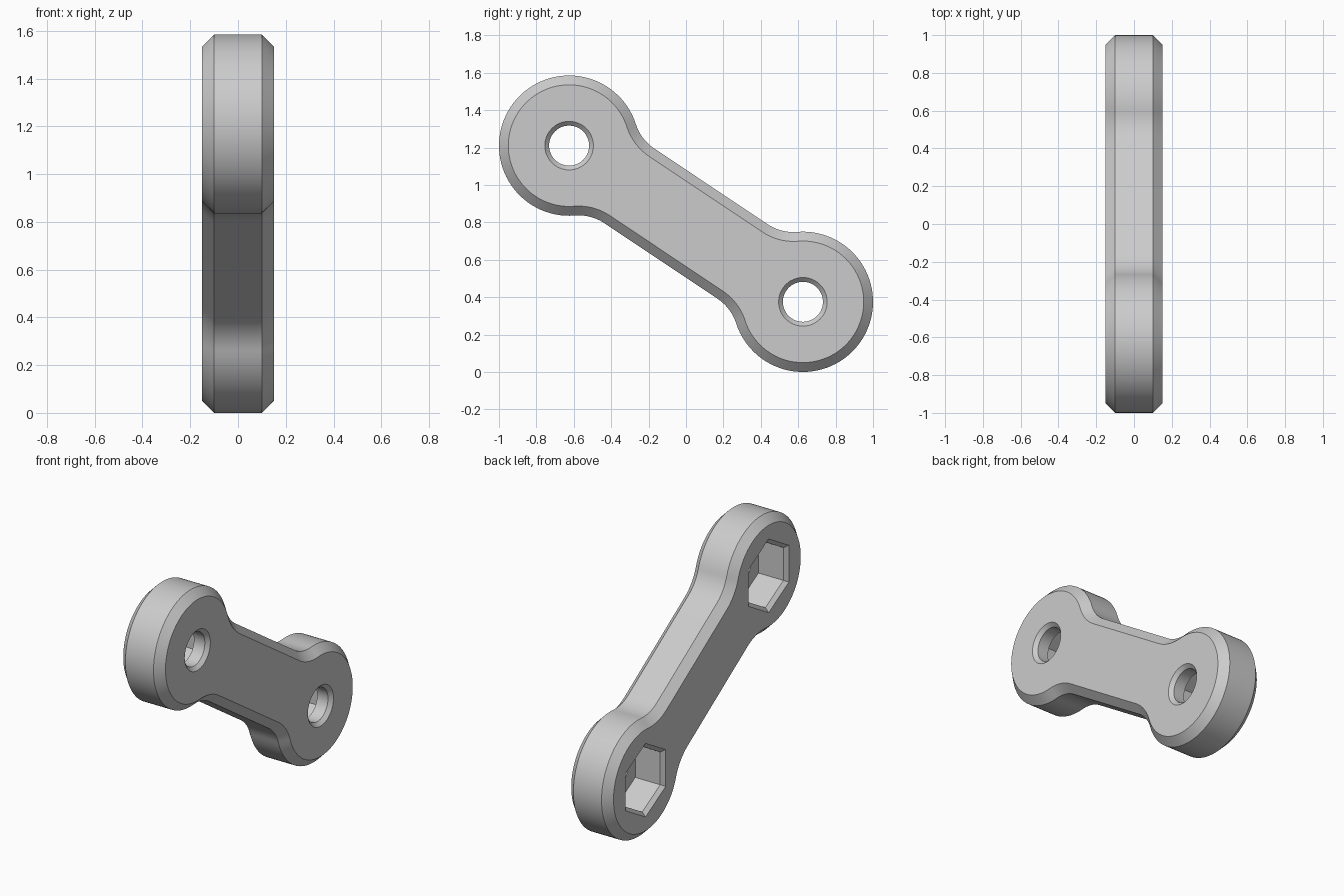
import bpy, bmesh
from math import sin, cos, pi, sqrt, atan2, radians, hypot

if "Cube" in bpy.data.objects:
    bpy.data.objects.remove(bpy.data.objects["Cube"])

# Main dimensions
END_Y, END_Z = 0.625, 0.4175       # hole centres from the middle of the link
MID_Z = 0.7925
R_END, HALF_BAR, R_FILLET = 0.375, 0.24, 0.25
HALF_THICK, CHAMFER = 0.15, 0.05
HOLE_R, HEX_R, LIP = 0.107, 0.21, 0.023

grey = bpy.data.materials.new("light_grey")
grey.use_nodes = True
colour = (0.6, 0.6, 0.6, 1)
grey.diffuse_color = colour
grey.node_tree.nodes["Principled BSDF"].inputs["Base Color"].default_value = colour


def arc(cx, cy, r, a, b, n):
    return [(cx + r * cos(a + (b - a) * i / n), cy + r * sin(a + (b - a) * i / n))
            for i in range(n + 1)]


def link_outline(inset):
    """Two round ends joined by a filleted straight bar, tilted in the yz plane."""
    span = hypot(END_Y, END_Z)
    rise = HALF_BAR + R_FILLET
    back = sqrt((R_END + R_FILLET) ** 2 - rise ** 2)
    phi = atan2(rise, -back)
    rf = R_FILLET + inset
    lower = arc(span - back, -rise, rf, pi / 2, pi - phi, 14)
    end = arc(span, 0, R_END - inset, -phi, phi, 64)
    upper = arc(span - back, rise, rf, phi - pi, -pi / 2, 14)
    half = lower + end[1:-1] + upper
    pts = half + [(-t, -n) for t, n in half]
    c, s = END_Y / span, -END_Z / span
    return [(t * c - n * s, t * s + n * c + MID_Z) for t, n in pts]


def loft(name, rings):
    """Closed solid through rings of (x, outline points)."""
    bm = bmesh.new()
    loops = [[bm.verts.new((x, y, z)) for y, z in pts] for x, pts in rings]
    for a, b in zip(loops, loops[1:]):
        for i in range(len(a)):
            j = (i + 1) % len(a)
            bm.faces.new((a[i], a[j], b[j], b[i]))
    bm.faces.new(loops[0])
    bm.faces.new(loops[-1])
    bmesh.ops.recalc_face_normals(bm, faces=bm.faces)
    mesh = bpy.data.meshes.new(name)
    bm.to_mesh(mesh)
    bm.free()
    mesh.materials.append(grey)
    obj = bpy.data.objects.new(name, mesh)
    bpy.context.collection.objects.link(obj)
    return obj


# Link body with chamfered rims
body = loft("link_arm", [
    (-HALF_THICK, link_outline(CHAMFER)),
    (-HALF_THICK + CHAMFER, link_outline(0)),
    (HALF_THICK - CHAMFER, link_outline(0)),
    (HALF_THICK, link_outline(CHAMFER)),
])

# Bolt holes on the left face, hexagonal nut pockets on the right face
cutters = []
for side, label in ((-1, "front"), (1, "back")):
    cy, cz = side * END_Y, MID_Z - side * END_Z

    def ring(r, n):
        return arc(cy, cz, r, pi / 2, 2.5 * pi, n)[:-1]

    lip_hex = LIP / cos(pi / 6)
    cutters.append(loft(label + "_nut_cutter", [
        (-HALF_THICK - LIP, ring(HEX_R + 2 * lip_hex, 6)),
        (-HALF_THICK + LIP, ring(HEX_R, 6)),
        (0.05, ring(HEX_R, 6)),
    ]))
    cutters.append(loft(label + "_bolt_cutter", [
        (-0.05, ring(HOLE_R, 48)),
        (HALF_THICK - LIP, ring(HOLE_R, 48)),
        (HALF_THICK + LIP, ring(HOLE_R + 2 * LIP, 48)),
    ]))

for cutter in cutters:
    cutter.hide_render = True
    mod = body.modifiers.new(cutter.name, "BOOLEAN")
    mod.operation = "DIFFERENCE"
    mod.solver = "EXACT"
    mod.object = cutter

# Bake the cuts and drop the cutters
bpy.context.view_layer.update()
evaluated = body.evaluated_get(bpy.context.evaluated_depsgraph_get())
cut_mesh = bpy.data.meshes.new_from_object(evaluated)
body.modifiers.clear()
body.data = cut_mesh
cut_mesh.name = "link_arm"
for cutter in cutters:
    bpy.data.objects.remove(cutter)

# Smooth rounds, crisp edges
bpy.ops.object.select_all(action="DESELECT")
body.select_set(True)
bpy.context.view_layer.objects.active = body
bpy.ops.object.shade_smooth_by_angle(angle=radians(30))
